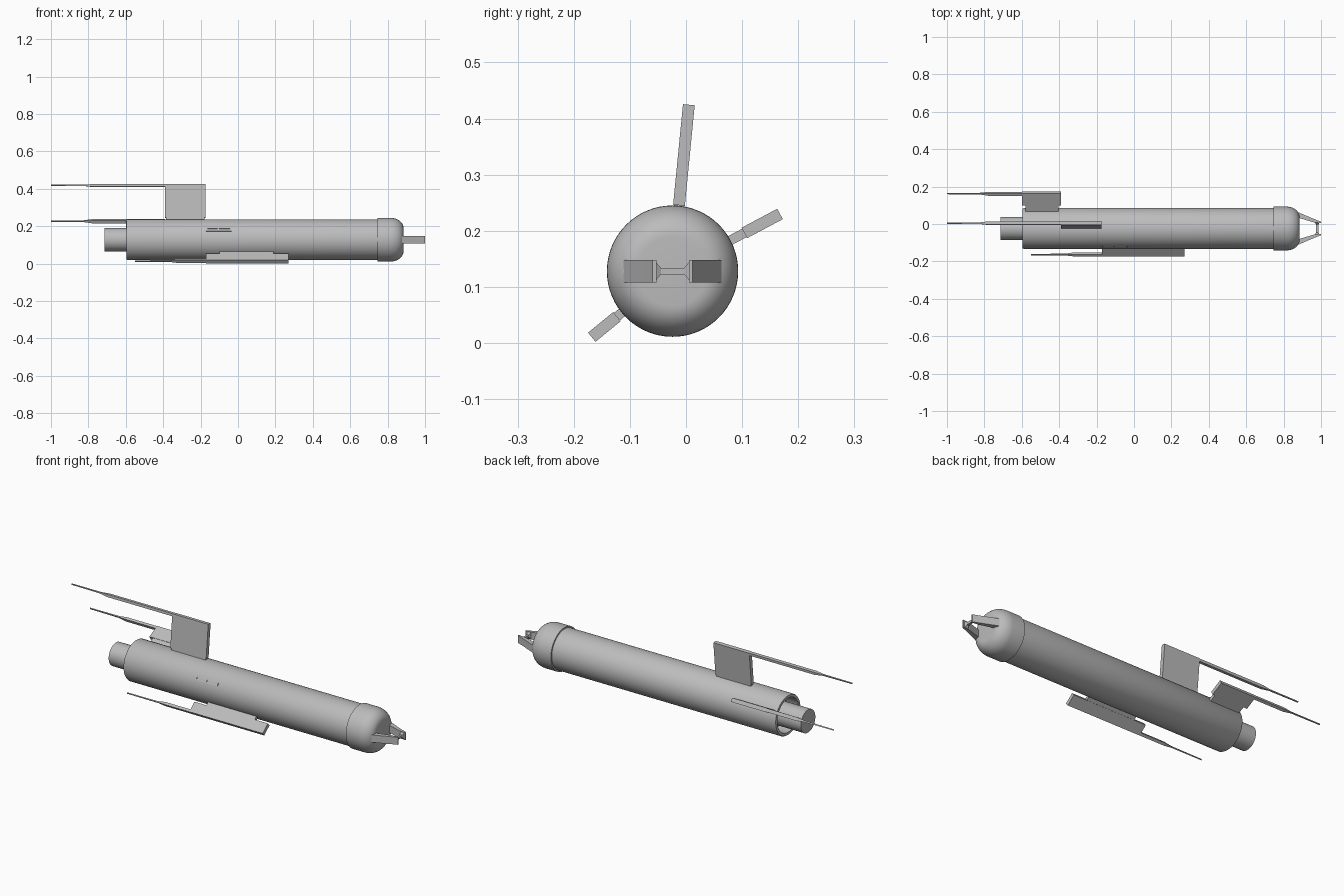
import bpy, bmesh, math
from mathutils import Matrix, Vector

if "Cube" in bpy.data.objects:
    bpy.data.objects.remove(bpy.data.objects["Cube"])

CY, CZ = -0.024, 0.128      # body axis

grey = bpy.data.materials.new("light grey")
grey.diffuse_color = (0.5, 0.5, 0.5, 1)
grey.use_nodes = True
grey.node_tree.nodes["Principled BSDF"].inputs["Base Color"].default_value = grey.diffuse_color


def finish(name, bm, smooth=False):
    bmesh.ops.recalc_face_normals(bm, faces=bm.faces)
    me = bpy.data.meshes.new(name)
    bm.to_mesh(me)
    bm.free()
    ob = bpy.data.objects.new(name, me)
    bpy.context.collection.objects.link(ob)
    me.materials.append(grey)
    if smooth:
        bpy.ops.object.select_all(action='DESELECT')
        ob.select_set(True)
        bpy.context.view_layer.objects.active = ob
        bpy.ops.object.shade_smooth_by_angle(angle=math.radians(35))
    return ob


def lathe(name, prof, n=64):
    """Spin (x, radius) points round the body axis."""
    bm = bmesh.new()
    vs = [bm.verts.new((x, CY + r, CZ)) for x, r in prof]
    es = [bm.edges.new(p) for p in zip(vs, vs[1:])]
    bmesh.ops.spin(bm, geom=vs + es, cent=(0, CY, CZ), axis=(1, 0, 0),
                   angle=2 * math.pi, steps=n, use_duplicate=False)
    bmesh.ops.remove_doubles(bm, verts=bm.verts, dist=1e-5)
    return finish(name, bm, True)


def loft(name, sections, mat):
    """Join rectangles (x, v0, v1, w0, w1) along x, placed by mat."""
    bm = bmesh.new()
    rings = [[bm.verts.new(mat @ Vector(p)) for p in
              ((x, v0, w0), (x, v1, w0), (x, v1, w1), (x, v0, w1))]
             for x, v0, v1, w0, w1 in sections]
    for a, b in zip(rings, rings[1:]):
        for i in range(4):
            j = (i + 1) % 4
            bm.faces.new((a[i], a[j], b[j], b[i]))
    bm.faces.new(rings[0])
    bm.faces.new(rings[-1])
    return finish(name, bm)


def box(name, x0, x1, v0, v1, w, mat):
    return loft(name, [(x, v0, v1, -w / 2, w / 2) for x in (x0, x1)], mat)


def radial(deg):
    """Frame at the body axis whose y points outward at the given angle."""
    return Matrix.Translation((0, CY, CZ)) @ Matrix.Rotation(math.radians(deg), 4, 'X')


# main tube, open at the tail
lathe("body_tube", [(0.76, 0.1), (0.76, 0.109), (-0.59, 0.109), (-0.595, 0.106),
                    (-0.595, 0.092), (-0.52, 0.092), (-0.52, 0)])
# nozzle
lathe("tail_nozzle", [(-0.51, 0.062), (-0.715, 0.062), (-0.715, 0)], 48)
# rounded nose cap
arc = [(0.815 + 0.07 * math.sin(a), 0.062 + 0.055 * math.cos(a))
       for a in (math.pi / 2 * i / 10 for i in range(11))]
lathe("nose_cap", [(0.745, 0.105), (0.745, 0.117)] + arc + [(0.885, 0)])

# nose prongs and the bar between them
axis = radial(0)
for side, label in ((1, "right"), (-1, "left")):
    loft("nose_prong_" + label, [(0.87, side * 0.06, side * 0.09, -0.02, 0.02),
                                 (0.96, side * 0.033, side * 0.052, -0.02, 0.02),
                                 (1.0, side * 0.029, side * 0.036, -0.02, 0.02)], axis)
    # flared end of the bar
    bar = Matrix.Translation((0.98, CY, CZ)) @ Matrix.Rotation(side * math.pi / 2, 4, 'Z')
    loft("bar_flare_" + label, [(0.021, -0.006, 0.006, -0.006, 0.006),
                                (0.031, -0.012, 0.012, -0.018, 0.018)], bar)
box("nose_bar", 0.974, 0.986, -0.024, 0.024, 0.012, axis)

# fins: angle, plate x range, plate radii, foot x range, taper x, rod end x
fins = {
    "top_fin": (84.4, -0.39, -0.175, 0.118, 0.298, -0.385, -0.18, -0.78, -1.0),
    "right_fin": (28, -0.6, -0.39, 0.145, 0.217, -0.58, -0.405, -0.78, -1.0),
    "left_fin": (219.3, -0.17, 0.27, 0.128, 0.186, -0.1, 0.19, -0.32, -0.55),
}
for name, (ang, x0, x1, r0, r1, f0, f1, xt, xe) in fins.items():
    m = radial(ang)
    box(name + "_plate", x0, x1, r0, r1, 0.021, m)
    box(name + "_foot", f0, f1, 0.1, r0 + 0.001, 0.017, m)
    # probe rod trailing from the fin tip
    loft(name + "_rod", [(x0 + 0.01, r1 - 0.014, r1, -0.009, 0.009),
                         (xt, r1 - 0.014, r1, -0.009, 0.009),
                         (xt - 0.045, r1 - 0.009, r1 - 0.003, -0.004, 0.004),
                         (xe, r1 - 0.008, r1 - 0.003, -0.003, 0.003)], m)

# small raised slot frame on the front side
m = radial(180 - 29.5)
for i, w in enumerate((-0.007, 0.007)):
    box("slot_rail_%d" % i, -0.17, -0.035, 0.1, 0.113, 0.005, m @ Matrix.Translation((0, 0, w)))
for i, x in enumerate((-0.17, -0.11, -0.043)):
    box("slot_bridge_%d" % i, x, x + 0.008, 0.1, 0.1125, 0.012, m)
